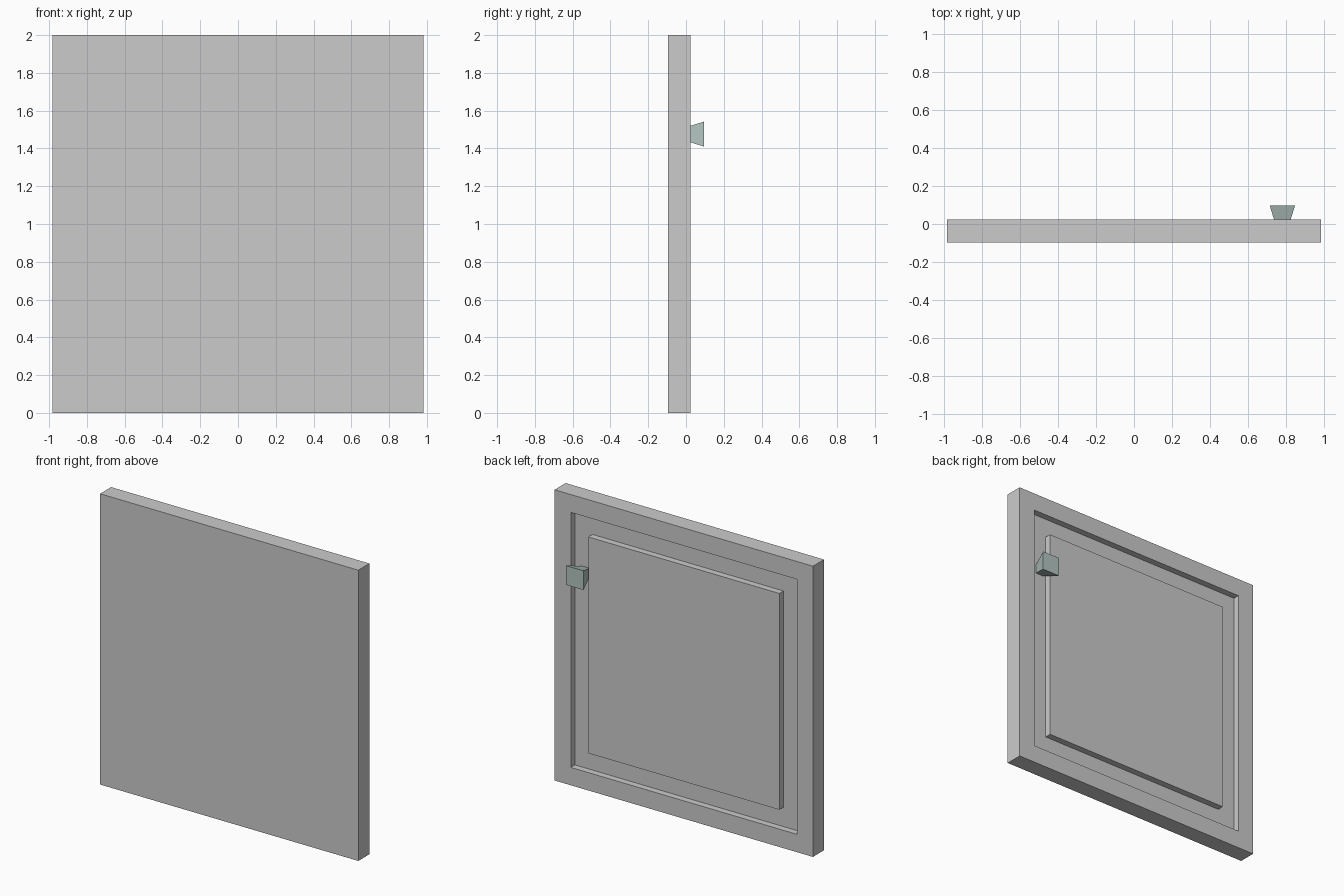
import bpy, bmesh

if "Cube" in bpy.data.objects:
    bpy.data.objects.remove(bpy.data.objects["Cube"])

HALF_W, HALF_H = 0.983, 1.0
FRONT, BACK, FLOOR, KNOB_END = -0.096, 0.024, -0.021, 0.096
GROOVE_OUT, GROOVE_IN = 0.123, 0.256   # margins of the groove from the slab edge


def loft(name, cx, cz, rings):
    """Closed solid skinned through rectangles (half width, half height, y)."""
    bm = bmesh.new()
    loops = []
    for hx, hz, y in rings:
        loops.append([bm.verts.new((cx + sx * hx, y, cz + sz * hz))
                      for sx, sz in ((-1, -1), (1, -1), (1, 1), (-1, 1))])
    for a, b in zip(loops, loops[1:]):
        for i in range(4):
            j = (i + 1) % 4
            bm.faces.new((a[i], a[j], b[j], b[i]))
    bm.faces.new(loops[0])
    bm.faces.new(loops[-1])
    bmesh.ops.recalc_face_normals(bm, faces=bm.faces)
    mesh = bpy.data.meshes.new(name)
    bm.to_mesh(mesh)
    bm.free()
    obj = bpy.data.objects.new(name, mesh)
    bpy.context.collection.objects.link(obj)
    return obj


def inset(margin, y):
    return (HALF_W - margin, HALF_H - margin, y)


# Door slab: flat front, rectangular groove around a raised panel on the back
loft("door_panel", 0, HALF_H, [
    inset(0, FRONT), inset(0, BACK),
    inset(GROOVE_OUT, BACK), inset(GROOVE_OUT, FLOOR),
    inset(GROOVE_IN, FLOOR), inset(GROOVE_IN, BACK),
])

# Square knob flaring outward from the groove floor
knob = loft("knob", 0.779, 1.476, [(0.030, 0.030, FLOOR), (0.066, 0.066, KNOB_END)])
mat = bpy.data.materials.new("knob_green_grey")
mat.diffuse_color = (0.45, 0.56, 0.53, 1)
mat.use_nodes = True
mat.node_tree.nodes["Principled BSDF"].inputs["Base Color"].default_value = mat.diffuse_color
knob.data.materials.append(mat)
